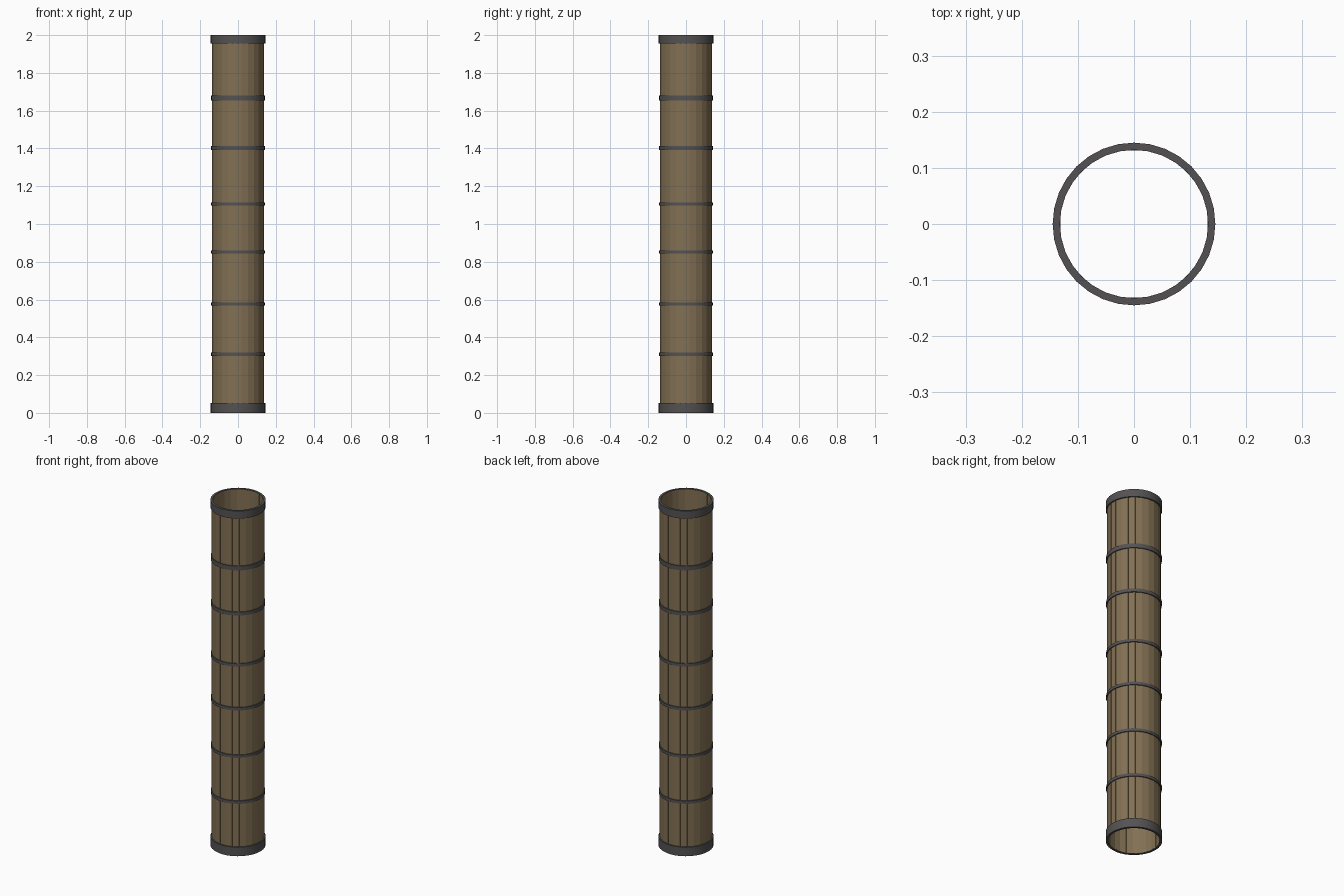
import bpy, bmesh, math

if "Cube" in bpy.data.objects:
    bpy.data.objects.remove(bpy.data.objects["Cube"])

def material(name, col):
    m = bpy.data.materials.new(name)
    m.diffuse_color = (*col, 1)
    m.use_nodes = True
    m.node_tree.nodes["Principled BSDF"].inputs["Base Color"].default_value = m.diffuse_color
    return m

WOOD = material("brown wood", (0.225, 0.162, 0.088))
IRON = material("dark iron", (0.088, 0.083, 0.085))
N = 24                       # staves around the tube
STEP = 2 * math.pi / N

def finish(name, bm, mat):
    bmesh.ops.recalc_face_normals(bm, faces=bm.faces)
    me = bpy.data.meshes.new(name)
    bm.to_mesh(me)
    bm.free()
    me.materials.append(mat)
    ob = bpy.data.objects.new(name, me)
    bpy.context.collection.objects.link(ob)
    return ob

def ring(name, r_in, r_out, z0, z1, sides=32):
    """Closed hoop with a rectangular section."""
    bm = bmesh.new()
    loops = []
    for i in range(sides):
        a = 2 * math.pi * i / sides
        loops.append([bm.verts.new((r * math.cos(a), r * math.sin(a), z))
                      for r, z in ((r_in, z0), (r_out, z0), (r_out, z1), (r_in, z1))])
    for i in range(sides):
        p, q = loops[i], loops[(i + 1) % sides]
        for k in range(4):
            bm.faces.new((p[k], q[k], q[(k + 1) % 4], p[(k + 1) % 4]))
    ob = finish(name, bm, IRON)
    bpy.context.view_layer.objects.active = ob
    ob.select_set(True)
    bpy.ops.object.shade_smooth_by_angle(angle=math.radians(30))
    ob.select_set(False)

# wooden staves with hairline gaps, one centred on each axis
bm = bmesh.new()
half = STEP / 2 - 0.004
for i in range(N):
    a = i * STEP
    section = [(0.1325, a - half), (0.138, a - half), (0.138, a + half), (0.1325, a + half)]
    lo, hi = [[bm.verts.new((r * math.cos(t), r * math.sin(t), z)) for r, t in section]
              for z in (0.004, 1.996)]
    bm.faces.new(lo[::-1])
    bm.faces.new(hi)
    for k in range(4):
        j = (k + 1) % 4
        bm.faces.new((lo[k], lo[j], hi[j], hi[k]))
finish("staves", bm, WOOD)

# end rims, capping the stave ends
ring("bottom_rim", 0.1365, 0.145, 0.0, 0.052)
ring("top_rim", 0.1365, 0.145, 1.956, 2.0)
ring("bottom_cap", 0.132, 0.137, 0.0, 0.004)
ring("top_cap", 0.132, 0.137, 1.996, 2.0)

# thin hoops along the tube: centre height, width
for i, (z, w) in enumerate([(0.311, 0.017), (0.577, 0.016), (0.852, 0.017),
                            (1.106, 0.017), (1.403, 0.02), (1.667, 0.025)]):
    ring(f"hoop_{i + 1}", 0.1365, 0.143, z - w / 2, z + w / 2)
